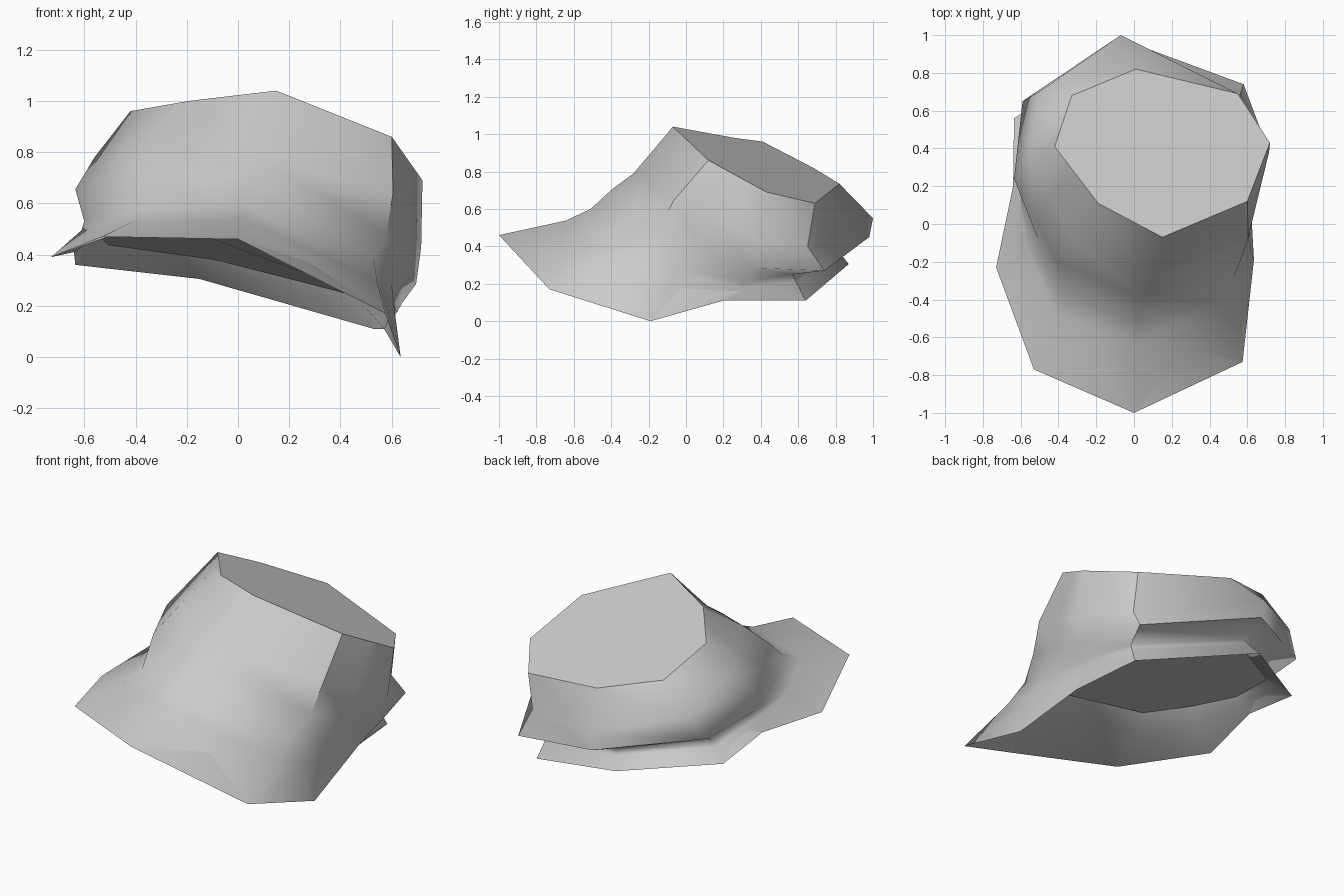
import bpy
import bmesh
from mathutils import Vector

cube = bpy.data.objects.get("Cube")
if cube:
    bpy.data.objects.remove(cube, do_unlink=True)


def make_material(name, color):
    material = bpy.data.materials.new(name)
    material.use_nodes = True
    material.diffuse_color = color
    shader = material.node_tree.nodes["Principled BSDF"]
    shader.inputs["Base Color"].default_value = color
    return material


def ring(points):
    return [Vector(point) for point in points]


def crown_ring(points):
    """Eight-sided crown ring, with two side points added to match the brim."""
    corners = ring(points)
    result = []
    for index, point in enumerate(corners):
        result.append(point)
        if index in (4, 7):
            result.append(point.lerp(corners[(index + 1) % len(corners)], 0.5))
    return result


def sagging_ring(inner, outer, factor):
    """Ring between two others that dips in proportion to the brim width."""
    result = []
    for a, b in zip(inner, outer):
        dip = 0.05 * (b - a).xy.length
        result.append(a.lerp(b, factor) - Vector((0, 0, dip)))
    return result


def inset_ring(points, factor, drop):
    center = sum(points, Vector()) / len(points)
    return [point.lerp(center, factor) - Vector((0, 0, drop)) for point in points]


def bridge(mesh, first, second):
    count = len(first)
    for i in range(count):
        j = (i + 1) % count
        mesh.faces.new((first[i], second[i], second[j], first[j]))


def crease(mesh, path):
    """Mark the edges along a path of vertices as sharp."""
    for a, b in zip(path, path[1:]):
        mesh.edges.get((a, b)).smooth = False


# Control rings run around the hat, starting on its left side
crown_top = crown_ring([
    (.72, .43, .69), (.55, .69, .63), (.01, .82, .735), (-.33, .68, .82),
    (-.42, .41, .96), (-.19, .11, 1), (.15, -.07, 1.04), (.6, .12, .86)])
crown_middle = crown_ring([
    (.715, .38, .43), (.55, .65, .4), (-.07, 1, .55), (-.5, .7, .66),
    (-.56, .37, .78), (-.33, -.06, .86), (.06, -.28, .79), (.605, -.07, .64)])
crown_edge = crown_ring([
    (.695, .35, .285), (.58, .74, .27), (-.07, .98, .45), (-.59, .65, .53),
    (-.635, .24, .655), (-.41, -.2, .72), (.04, -.39, .71), (.58, -.15, .48)])
brim_root = ring([
    (.64, .32, .21), (.5, .57, .25), (-.1, .8, .4), (-.53, .52, .46),
    (-.6, .17, .53), (-.5, -.1, .55), (-.37, -.37, .58), (.02, -.51, .6),
    (.53, -.28, .38), (.6, -.06, .28)])
brim_edge = ring([
    (.57, .2, .11), (.53, .64, .11), (-.15, .87, .305), (-.635, .56, .36),
    (-.64, .2, .41), (-.73, -.23, .39), (-.53, -.77, .47), (0, -1, .46),
    (.575, -.73, .17), (.635, -.19, 0)])
brim_flare = sagging_ring(brim_root, brim_edge, 0.27)

# Hat shell: crown, recess under it, flared brim, and brim underside
profile = [
    crown_top, crown_middle, crown_edge, brim_root, brim_flare, brim_edge,
    inset_ring(brim_flare, 0.02, 0.02), inset_ring(brim_root, 0.04, 0.02)]
bm = bmesh.new()
loops = [[bm.verts.new(point) for point in points] for points in profile]
for upper, lower in zip(loops, loops[1:]):
    bridge(bm, upper, lower)

# Flat crown lid and the floor inside the brim
bm.faces.new(loops[0])
bm.faces.new(list(reversed(loops[-1])))
bmesh.ops.recalc_face_normals(bm, faces=bm.faces[:])

# Smooth felt, with creases at the lid, the back rim and two crown corners
for face in bm.faces:
    face.smooth = True
for loop in (loops[0], loops[5], loops[-1]):
    crease(bm, loop + loop[:1])
crease(bm, loops[2][1:4])
crease(bm, [loop[1] for loop in loops[:6]])
crease(bm, [loop[8] for loop in loops[:3]])

mesh = bpy.data.meshes.new("hat")
bm.to_mesh(mesh)
bm.free()
mesh.materials.append(make_material("light gray felt", (.6, .6, .6, 1)))

hat = bpy.data.objects.new("hat", mesh)
bpy.context.collection.objects.link(hat)
